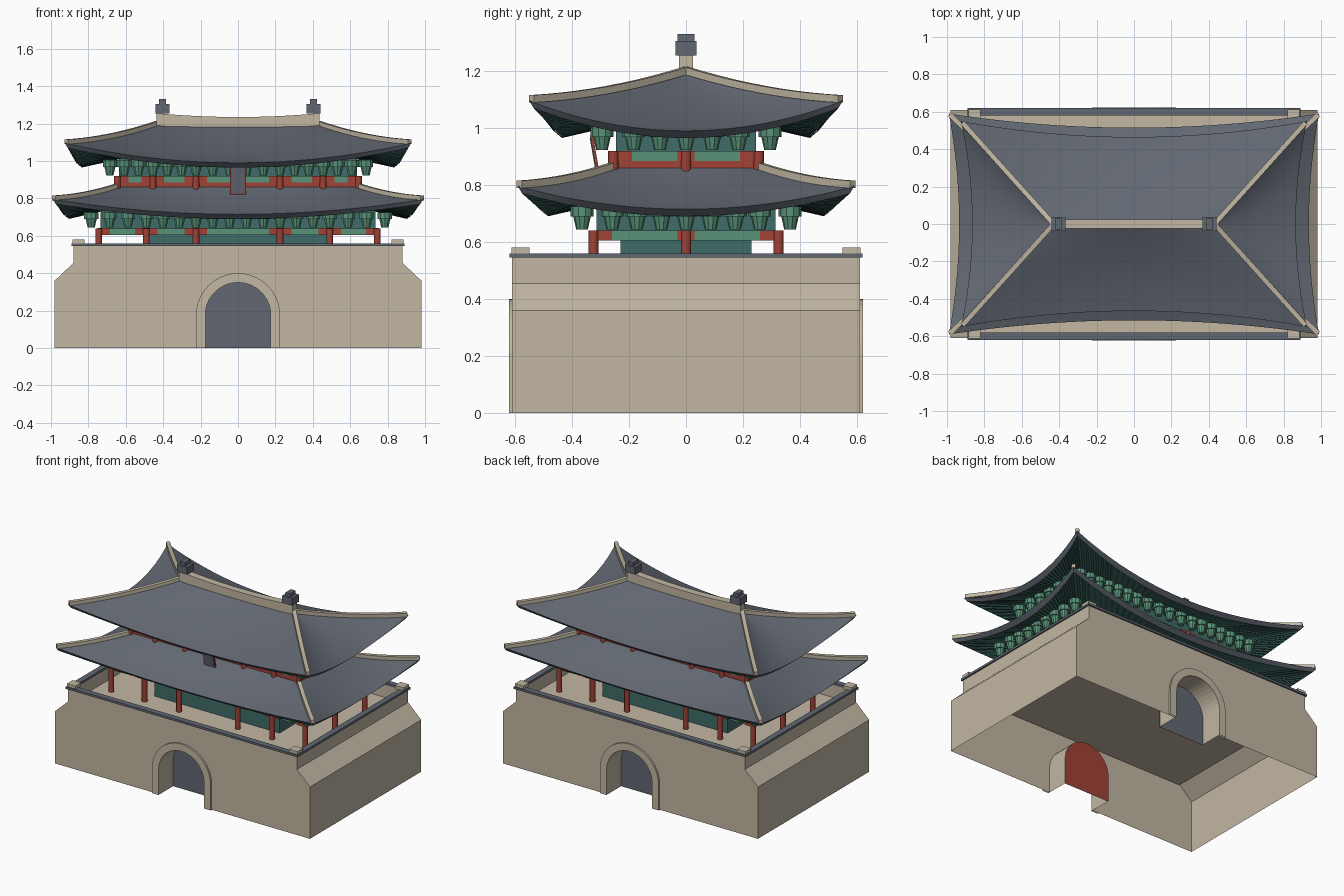
import bpy, bmesh, math
from mathutils import Vector

if "Cube" in bpy.data.objects:
    bpy.data.objects.remove(bpy.data.objects["Cube"])


def material(name, r, g, b):
    m = bpy.data.materials.new(name)
    lin = [((c / 255 + 0.055) / 1.055) ** 2.4 for c in (r, g, b)]
    m.diffuse_color = (*lin, 1)
    m.use_nodes = True
    m.node_tree.nodes["Principled BSDF"].inputs["Base Color"].default_value = m.diffuse_color
    return m


STONE = material("warm_stone", 194, 183, 163)
SLATE = material("slate_grey", 98, 104, 114)
RED = material("painted_red", 160, 66, 54)
GREEN = material("bracket_green", 88, 146, 120)
TEAL = material("deep_teal", 64, 108, 104)


def finish(bm, name, mat, smooth=False):
    bmesh.ops.remove_doubles(bm, verts=bm.verts, dist=1e-5)
    bmesh.ops.recalc_face_normals(bm, faces=bm.faces)
    me = bpy.data.meshes.new(name)
    bm.to_mesh(me)
    bm.free()
    me.materials.append(mat)
    ob = bpy.data.objects.new(name, me)
    bpy.context.collection.objects.link(ob)
    if smooth:
        bpy.ops.object.select_all(action='DESELECT')
        ob.select_set(True)
        bpy.context.view_layer.objects.active = ob
        bpy.ops.object.shade_smooth_by_angle(angle=math.radians(35))
    return ob


def face(bm, pts):
    return bm.faces.new([bm.verts.new(p) for p in pts])


def add_box(bm, x0, x1, y0, y1, z0, z1):
    vs = bmesh.ops.create_cube(bm, size=1)["verts"]
    for v in vs:
        v.co = ((x0 + x1) / 2 + v.co.x * (x1 - x0), (y0 + y1) / 2 + v.co.y * (y1 - y0),
                (z0 + z1) / 2 + v.co.z * (z1 - z0))


def box(name, mat, *dims):
    bm = bmesh.new()
    add_box(bm, *dims)
    return finish(bm, name, mat)


def add_cone(bm, x, y, z0, z1, r0, r1, n=10):
    vs = bmesh.ops.create_cone(bm, cap_ends=True, segments=n, radius1=r0, radius2=r1, depth=z1 - z0)["verts"]
    bmesh.ops.translate(bm, verts=vs, vec=(x, y, (z0 + z1) / 2))


def strip(bm, a, b):
    for i in range(len(a) - 1):
        face(bm, [a[i], a[i + 1], b[i + 1], b[i]])


def sweep(bm, pts, w, z0, z1):
    """Rectangular bar following a path."""
    n = (pts[-1] - pts[0]).cross(Vector((0, 0, 1))).normalized() * w
    rings = [[p - n + Vector((0, 0, z0)), p + n + Vector((0, 0, z0)),
              p + n + Vector((0, 0, z1)), p - n + Vector((0, 0, z1))] for p in pts]
    for a, b in zip(rings, rings[1:]):
        strip(bm, a + a[:1], b + b[:1])
    face(bm, rings[0])
    face(bm, rings[-1])


def arch(r, y, top=0.175, n=20):
    arc = [(-r * math.cos(math.pi * i / n), y, top + r * math.sin(math.pi * i / n)) for i in range(n + 1)]
    return [(-r, y, 0)] + arc + [(r, y, 0)]


# Stone base: open-bottomed shell with an arched opening front and back
side = [(0.98, 0), (0.98, 0.36), (0.88, 0.455), (0.88, 0.545)]
bm = bmesh.new()
for y in (-0.61, 0.61):
    face(bm, [(-0.98, y, 0)] + arch(0.175, y) + [(x, y, z) for x, z in side] +
         [(-x, y, z) for x, z in side[:0:-1]])
for s in (-1, 1):
    strip(bm, [(s * x, -0.61, z) for x, z in side], [(s * x, 0.61, z) for x, z in side])
finish(bm, "stone_base", STONE)
box("terrace_floor", STONE, -0.88, 0.88, -0.609, 0.609, 0.445, 0.455)

# Parapet inner faces, coping and corner blocks
bm = bmesh.new()
cap = bmesh.new()
posts = bmesh.new()
for s in (-1, 1):
    add_box(bm, -0.875, 0.875, *sorted((s * 0.605, s * 0.585)), 0.455, 0.545)
    add_box(bm, *sorted((s * 0.875, s * 0.855)), -0.605, 0.605, 0.455, 0.545)
    add_box(cap, -0.89, 0.89, *sorted((s * 0.62, s * 0.58)), 0.545, 0.56)
    add_box(cap, *sorted((s * 0.89, s * 0.85)), -0.58, 0.58, 0.545, 0.56)
    for t in (-1, 1):
        add_box(posts, *sorted((s * 0.885, s * 0.82)), *sorted((t * 0.612, t * 0.55)), 0.555, 0.58)
finish(bm, "parapet", STONE)
finish(cap, "parapet_coping", SLATE)
finish(posts, "parapet_corner_block", STONE)

# Gate surrounds, short tunnels and doors
for s, label in ((-1, "front"), (1, "back")):
    bm = bmesh.new()
    strip(bm, arch(0.225, s * 0.622), arch(0.175, s * 0.622))
    strip(bm, arch(0.225, s * 0.61), arch(0.225, s * 0.622))
    strip(bm, arch(0.175, s * 0.46), arch(0.175, s * 0.622))
    finish(bm, label + "_gate_arch", STONE)
    for y, mat, part in ((0.462, SLATE, "_door_outside"), (0.456, RED, "_door_inside")):
        bm = bmesh.new()
        face(bm, arch(0.175, s * y))
        finish(bm, label + part, mat)


# One timber storey: columns, beams, frieze and bracket sets
def storey(name, xs, hy, zc, zb):
    hx = xs[-1]
    cols, red, cups = bmesh.new(), bmesh.new(), bmesh.new()
    xs = [-x for x in xs[::-1]] + xs
    ys = [-hy, 0, hy]
    spots = [(x, s * hy) for x in xs for s in (-1, 1)] + [(s * hx, 0) for s in (-1, 1)]
    for x, y in spots:
        add_cone(cols, x, y, zc, zb + 0.035, 0.018, 0.018, 12)
    for s in (-1, 1):
        for x in xs:
            add_box(red, max(x - 0.06, -hx - .005), min(x + 0.06, hx + .005),
                    *sorted((s * (hy + .005), s * (hy - .02))), zb, zb + 0.036)
        for y in ys:
            r = 0.03 if y == 0 else 0.065
            add_box(red, *sorted((s * (hx + .005), s * (hx - .02))),
                    max(y - r, -hy - .005), min(y + r, hy + .005), zb, zb + 0.036)

    def spread(pts):
        out = []
        for a, b in zip(pts, pts[1:]):
            n = max(2, round((b - a) / 0.09))
            out += [a + (b - a) * i / n for i in range(n)]
        return out + [pts[-1]]
    o = 0.04
    px = spread([-hx - o] + xs[1:-1] + [hx + o])
    py = spread([-hy - o / 2, 0, hy + o / 2])[1:-1]
    places = [(x, s * (hy + o)) for x in px for s in (-1, 1)]
    places += [(s * (hx + o), y) for y in py for s in (-1, 1)]
    for x, y in places:
        add_cone(cups, x, y, zb + 0.038, zb + 0.085, 0.02, 0.031)
        add_cone(cups, x, y, zb + 0.085, zb + 0.12, 0.04, 0.04)
    finish(cols, name + "_columns", RED, True)
    finish(red, name + "_beam_ends", RED)
    finish(cups, name + "_brackets", GREEN, True)
    box(name + "_beam", GREEN, -hx, hx, -hy, hy, zb, zb + 0.035)
    box(name + "_frieze", TEAL, -hx + .01, hx - .01, -hy + .01, hy - .01, zb + 0.035, zb + 0.13)


storey("lower_storey", [0.225, 0.49, 0.745], 0.325, 0.455, 0.605)
storey("upper_storey", [0.225, 0.455, 0.645], 0.255, 0.8, 0.884)
box("lower_room", TEAL, -0.48, 0.48, -0.23, 0.23, 0.455, 0.61)
box("upper_sill", RED, -0.645, 0.645, -0.255, 0.255, 0.78, 0.884)


# Sweeping hipped roof with fascia, ribbed soffit and hip ridges
def roof(name, top, corner, inset, drop, wall, sag):
    tiles, soffit, hips = bmesh.new(), bmesh.new(), bmesh.new()

    def grid(bm, f, nu, nt):
        rows = [[f(-1 + 2 * i / nu, j / nt, i) for i in range(nu + 1)] for j in range(nt + 1)]
        for a, b in zip(rows, rows[1:]):
            strip(bm, a, b)

    for k in (0, 1):
        ta, tb = top[k], top[1 - k]
        ca, cb = corner[k], corner[1 - k]
        wa, wb = wall[k], wall[1 - k]
        ins = inset[1 - k]
        for s in (-1, 1):
            def place(a, b, z):
                return Vector((a, s * b, z)) if k == 0 else Vector((s * b, a, z))

            def slope(u, t, i=0):
                d = 1 - u * u
                z = top[2] + (corner[2] - drop * d - top[2]) * t - sag * 4 * t * (1 - t)
                return place(u * (ta + (ca - ta) * t), tb + (cb - ins * d - tb) * t, z)

            def low_edge(u):
                d = 1 - u * u
                return (u * (ca - 0.015), cb - ins * d - 0.015 - 0.015 * d, corner[2] - drop * d - 0.025)

            def under(u, t, i):
                a, b, z = low_edge(u)
                rib = 0.008 * (i % 2) * (0.3 + 0.7 * t)
                return place(a + (u * wa - a) * t, b + (wb - b) * t, z + (wall[2] - z) * t + rib)

            grid(tiles, slope, 24, 10)
            us = [-1 + i / 12 for i in range(25)]
            strip(tiles, [slope(u, 1) for u in us], [place(*low_edge(u)) for u in us])
            grid(soffit, under, 72, 1)
            if k == 0:
                for u in (-1, 1):
                    sweep(hips, [slope(u, 0.985 * j / 10) for j in range(11)], 0.013, -0.006, 0.02)
    finish(tiles, name + "_tiles", SLATE, True)
    finish(soffit, name + "_soffit", TEAL)
    finish(hips, name + "_hip_ridges", STONE)


roof("lower_roof", (0.645, 0.255, 0.86), (0.99, 0.59, 0.795), (0.055, 0.075), 0.08,
     (0.73, 0.31, 0.73), 0.012)
roof("upper_roof", (0.43, 0.0, 1.195), (0.925, 0.55, 1.095), (0.06, 0.085), 0.105,
     (0.63, 0.24, 1.01), 0.018)

# Main ridge and its end ornaments
bm = bmesh.new()
sweep(bm, [Vector((0.435 * i / 8, 0, 1.235 + 0.02 * (i / 8) ** 2)) for i in range(-8, 9)], 0.025, -0.065, 0)
finish(bm, "main_ridge", STONE)
bm = bmesh.new()
for s in (-1, 1):
    add_box(bm, *sorted((s * 0.365, s * 0.442)), -0.037, 0.037, 1.255, 1.305)
    add_box(bm, *sorted((s * 0.385, s * 0.422)), -0.029, 0.029, 1.305, 1.33)
finish(bm, "ridge_ornaments", SLATE)

# Tilted blank name board on the front
frame = box("board_frame", RED, -0.042, 0.042, -0.005, 0.005, -0.078, 0.078)
panel = box("board_panel", SLATE, -0.035, 0.035, -0.008, -0.004, -0.071, 0.071)
for ob in (frame, panel):
    ob.location = (0, -0.318, 0.897)
    ob.rotation_euler = (math.radians(10), 0, 0)
